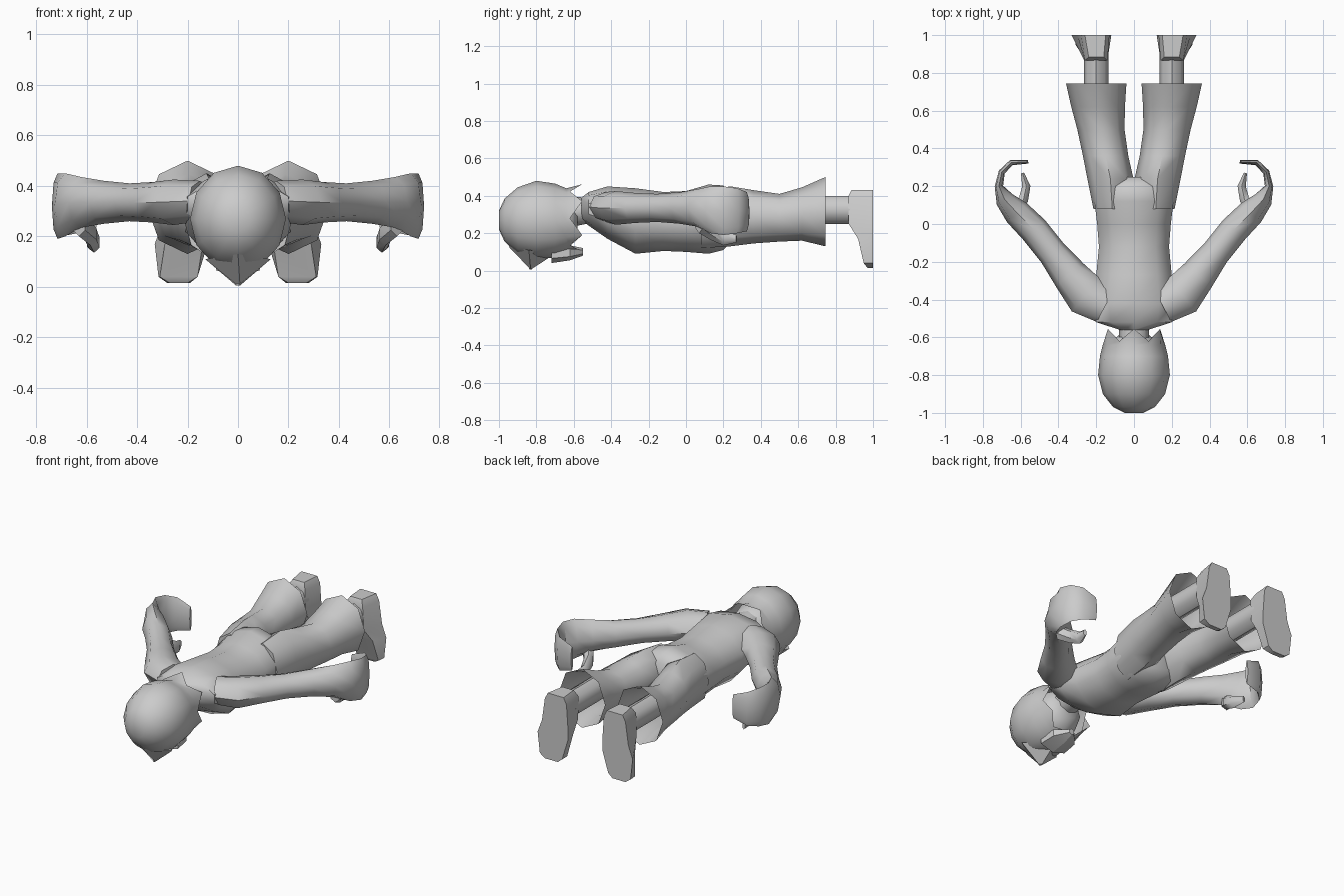
import bpy, bmesh, math
from mathutils import Vector

if "Cube" in bpy.data.objects:
    bpy.data.objects.remove(bpy.data.objects["Cube"])


def ring(c, u, v, n=8):
    """Elliptical ring around c with half-axes u and v."""
    c, u, v = Vector(c), Vector(u), Vector(v)
    return [c + u * math.sin(2 * math.pi * i / n) + v * math.cos(2 * math.pi * i / n) for i in range(n)]


def along_y(rows, n=10):
    """Rows of (y, centre x, half width, low z, high z)."""
    return [ring((x, y, (a + b) / 2), (w, 0, 0), (0, 0, (b - a) / 2), n) for y, x, w, a, b in rows]


def along_path(rows, n=8):
    """Rows of (x, y, z, thickness, height); rings follow the xy direction."""
    out = []
    for i, (x, y, z, t, h) in enumerate(rows):
        p, q = rows[max(i - 1, 0)], rows[min(i + 1, len(rows) - 1)]
        d = Vector((q[0] - p[0], q[1] - p[1], 0)).normalized()
        out.append(ring((x, y, z), Vector((d.y, -d.x, 0)) * t / 2, (0, 0, h / 2), n))
    return out


def loft(name, rings, start=True, end=True, mirror=False, angle=50):
    bm = bmesh.new()
    vs = [[bm.verts.new(p) for p in r] for r in rings]
    n = len(vs[0])
    for a, b in zip(vs, vs[1:]):
        for i in range(n):
            j = (i + 1) % n
            bm.faces.new((a[i], a[j], b[j], b[i]))
    if start:
        bm.faces.new(vs[0][::-1])
    if end:
        bm.faces.new(vs[-1])
    bmesh.ops.recalc_face_normals(bm, faces=bm.faces)
    me = bpy.data.meshes.new(name)
    bm.to_mesh(me)
    bm.free()
    ob = bpy.data.objects.new(name, me)
    bpy.context.collection.objects.link(ob)
    bpy.ops.object.select_all(action='DESELECT')
    ob.select_set(True)
    bpy.context.view_layer.objects.active = ob
    bpy.ops.object.shade_smooth_by_angle(angle=math.radians(angle))
    if mirror:
        ob.modifiers.new("mirror", 'MIRROR')
    return ob


# torso, lying face down
loft("torso", along_y([
    (-.56, 0, .08, .27, .39), (-.52, 0, .21, .24, .42), (-.42, 0, .225, .17, .45),
    (-.27, 0, .21, .09, .44), (-.12, 0, .195, .105, .42), (.0, 0, .205, .10, .425),
    (.12, 0, .22, .09, .46), (.20, 0, .215, .11, .455), (.25, 0, .15, .16, .40)]))
loft("neck", along_y([(-.68, 0, .08, .22, .40), (-.53, 0, .08, .25, .39)], 8))

# head with a jagged hair edge
skull = along_y([
    (-1.0, 0, .05, .22, .32), (-.97, 0, .11, .155, .385), (-.90, 0, .165, .09, .445),
    (-.80, 0, .19, .06, .48), (-.70, 0, .18, .07, .465), (-.64, 0, .165, .09, .44)], 12)
edge = ring((0, -.6, .28), (.155, 0, 0), (0, 0, .165), 12)
for i, p in enumerate(edge):
    if i % 2 == 0:
        p.y = -.555
        p.x *= 1.03
        p.z = .28 + (p.z - .28) * 1.1
    else:
        p.y = -.62
loft("hair", skull + [edge], end=False)
loft("face", along_y([(-.85, 0, .15, .10, .42), (-.70, 0, .15, .10, .42),
                      (-.62, 0, .12, .14, .40), (-.58, 0, .07, .20, .36)], 8))

# pointed fringe and beard on the face side
loft("fringe", [[Vector(p) for p in ((-.13, -.84, .11), (0, -.95, .13), (.13, -.84, .11), (0, -.70, .09))],
                ring((0, -.83, .005), (.008, 0, 0), (0, .008, 0), 4)], angle=30)
loft("beard", [ring((0, -.72, .09), (.10, 0, 0), (0, 0, .05), 6),
               ring((0, -.62, .095), (.09, 0, 0), (0, 0, .04), 6),
               ring((0, -.55, .10), (.02, 0, 0), (0, 0, .02), 6)], angle=30)

# arms run into a flat, curled hand
loft("arm", along_path([
    (.15, -.43, .34, .20, .16), (.255, -.375, .335, .23, .18), (.34, -.27, .335, .19, .16),
    (.43, -.155, .335, .155, .15), (.53, -.03, .335, .155, .17), (.62, .06, .335, .145, .20),
    (.685, .13, .325, .10, .25), (.715, .20, .32, .045, .26), (.70, .275, .32, .035, .24),
    (.65, .325, .315, .03, .21), (.56, .33, .31, .02, .15)]), mirror=True)
loft("thumb", along_path([
    (.63, .07, .25, .07, .10), (.585, .13, .21, .06, .09), (.57, .20, .175, .05, .08),
    (.59, .27, .17, .02, .04)], 6), mirror=True)

# flared trouser legs, open at the hem
loft("trouser_leg", along_y([
    (.08, .115, .10, .12, .43), (.24, .125, .122, .13, .45), (.36, .15, .12, .145, .43),
    (.50, .175, .125, .155, .41), (.62, .19, .142, .16, .445), (.745, .20, .16, .13, .50)], 8),
    end=False, mirror=True)
loft("ankle", along_y([(.55, .20, .065, .25, .40), (.90, .20, .065, .25, .40)], 8), mirror=True)


# shoes: stacked quads from heel to toe, sole at the far end
def slab(z, y0, xa0, xb0, xa1, xb1):
    return [Vector((xa0, y0, z)), Vector((xb0, y0, z)), Vector((xb1, 1, z)), Vector((xa1, 1, z))]


loft("shoe", [slab(.43, .885, .16, .24, .15, .26), slab(.39, .865, .14, .26, .13, .28),
              slab(.25, .87, .14, .265, .12, .30), slab(.17, .92, .14, .29, .12, .33),
              slab(.04, .95, .16, .31, .16, .315), slab(.015, .97, .20, .27, .19, .28)],
     mirror=True, angle=40)
